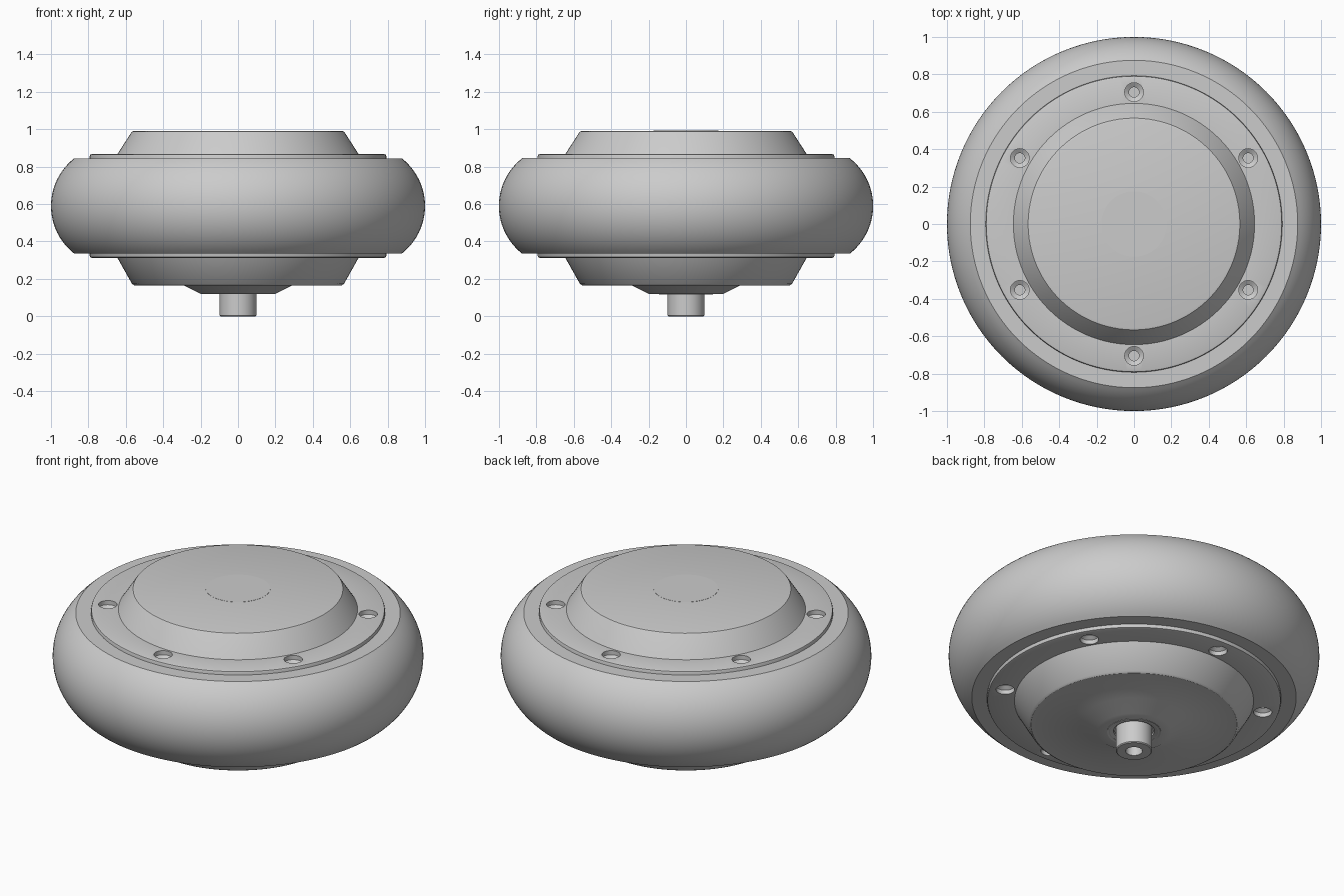
import bpy
import bmesh
from math import cos, sin, pi, radians, asin

cube = bpy.data.objects.get("Cube")
if cube:
    bpy.data.objects.remove(cube, do_unlink=True)

SEGMENTS = 128
grey = bpy.data.materials.new("plain grey")
grey.use_nodes = True
GREY = (0.6, 0.6, 0.6, 1)
grey.diffuse_color = GREY
grey.node_tree.nodes["Principled BSDF"].inputs["Base Color"].default_value = GREY


def lathe(name, profile, segments=SEGMENTS, centre=(0, 0), closed=False):
    """Spin a (radius, z) profile round a vertical axis; radius 0 makes a pole."""
    bm = bmesh.new()
    rings = []
    for r, z in profile:
        n = segments if r > 0 else 1
        rings.append([bm.verts.new((centre[0] + r * cos(2 * pi * i / n),
                                    centre[1] + r * sin(2 * pi * i / n), z))
                      for i in range(n)])
    pairs = list(zip(rings, rings[1:]))
    if closed:
        pairs.append((rings[-1], rings[0]))
    for a, b in pairs:
        for i in range(segments):
            j = (i + 1) % segments
            corners = [a[i % len(a)], a[j % len(a)], b[j % len(b)], b[i % len(b)]]
            bm.faces.new(list(dict.fromkeys(corners)))
    bmesh.ops.recalc_face_normals(bm, faces=bm.faces)
    mesh = bpy.data.meshes.new(name)
    bm.to_mesh(mesh)
    bm.free()
    mesh.materials.append(grey)
    obj = bpy.data.objects.new(name, mesh)
    bpy.context.collection.objects.link(obj)
    return obj


def smooth(obj, angle=30):
    bpy.ops.object.select_all(action="DESELECT")
    obj.select_set(True)
    bpy.context.view_layer.objects.active = obj
    bpy.ops.object.shade_smooth_by_angle(angle=radians(angle))


# Tyre: flat sides and a circular bulging tread
MID, HALF, ARC = 0.59, 0.255, 0.323
limit = asin(HALF / ARC)
tread = [(1 - ARC + ARC * cos(t), MID + ARC * sin(t))
         for t in (limit * (k / 12 - 1) for k in range(25))]
tyre = lathe("tyre", [(0.76, MID - HALF)] + tread + [(0.76, MID + HALF)], closed=True)
smooth(tyre)

# Hub: flanges, sloped covers and the stepped bearing boss underneath
hub = lathe("hub", [
    (0, 0.14), (0.13, 0.14), (0.13, 0.12), (0.2, 0.12), (0.29, 0.166),
    (0.555, 0.166), (0.567, 0.174), (0.645, 0.313),
    (0.782, 0.313), (0.79, 0.316), (0.793, 0.324),
    (0.793, 0.856), (0.79, 0.864), (0.782, 0.867),
    (0.645, 0.867), (0.571, 0.982), (0.566, 0.988), (0.555, 0.991), (0, 0.991)])

# Stepped screw holes in both flanges, cut from one helper mesh
cutters = []
for k in range(6):
    a = radians(30 + 60 * k)
    spot = (0.705 * cos(a), 0.705 * sin(a))
    for face, inward in ((0.867, -1), (0.313, 1)):
        steps = [(0, -0.02), (0.05, -0.02), (0.05, 0.025),
                 (0.027, 0.04), (0.027, 0.07), (0, 0.07)]
        cutters.append(lathe("screw_hole_cutter",
                             [(r, face + inward * d) for r, d in steps], 32, spot))
bpy.ops.object.select_all(action="DESELECT")
for c in cutters:
    c.select_set(True)
bpy.context.view_layer.objects.active = cutters[0]
bpy.ops.object.join()
cutter = cutters[0]
cut = hub.modifiers.new("screw holes", "BOOLEAN")
cut.operation = "DIFFERENCE"
cut.solver = "EXACT"
cut.object = cutter
bpy.ops.object.select_all(action="DESELECT")
hub.select_set(True)
bpy.context.view_layer.objects.active = hub
bpy.ops.object.modifier_apply(modifier=cut.name)
bpy.data.objects.remove(cutter, do_unlink=True)
smooth(hub)

# Bearing ring round the axle
bearing = lathe("bearing_ring", [(0.11, 0.125), (0.145, 0.118), (0.145, 0.15), (0.11, 0.15)],
                64, closed=True)
smooth(bearing)

# Axle with a blind bore in its end
axle = lathe("axle", [(0, 0.1), (0.045, 0.1), (0.045, 0), (0.093, 0),
                      (0.098, 0.005), (0.098, 0.2), (0, 0.2)], 64)
smooth(axle)

# Flush round cap in the middle of the top cover
cap = lathe("centre_cap", [(0, 0.98), (0.175, 0.98), (0.175, 0.992), (0, 0.992)], 64)
smooth(cap)
